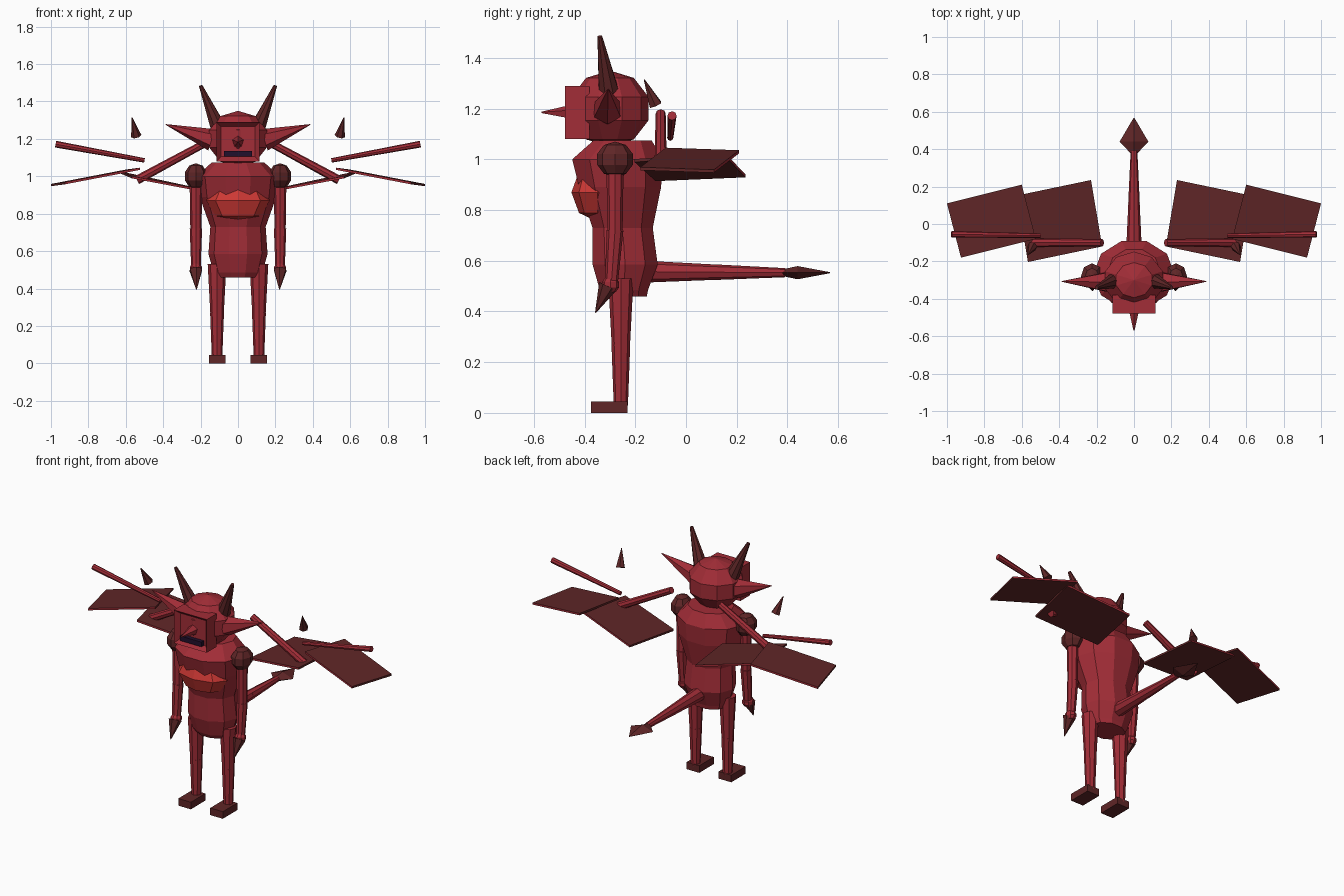
import bpy, bmesh, math
from mathutils import Vector, Matrix

cube = bpy.data.objects.get("Cube")
if cube:
    bpy.data.objects.remove(cube, do_unlink=True)


def material(name, rgb):
    m = bpy.data.materials.new(name)
    m.use_nodes = True
    m.diffuse_color = (*rgb, 1)
    m.node_tree.nodes["Principled BSDF"].inputs["Base Color"].default_value = (*rgb, 1)
    return m


RED = material("crimson skin", (0.36, 0.026, 0.038))
DARK = material("dark maroon", (0.115, 0.019, 0.02))
BRIGHT = material("bright red", (0.62, 0.04, 0.035))
MOUTH = material("mouth purple black", (0.015, 0.005, 0.025))


def finish(name, bm, *mats):
    bmesh.ops.recalc_face_normals(bm, faces=bm.faces)
    me = bpy.data.meshes.new(name)
    bm.to_mesh(me)
    bm.free()
    ob = bpy.data.objects.new(name, me)
    bpy.context.collection.objects.link(ob)
    for m in mats:
        me.materials.append(m)
    return ob


def ball(name, centre, size, mat, segments=8, rings=5):
    bm = bmesh.new()
    mtx = Matrix.Translation(centre) @ Matrix.Diagonal((*size, 1))
    bmesh.ops.create_uvsphere(bm, u_segments=segments, v_segments=rings, radius=1, matrix=mtx)
    return finish(name, bm, mat)


def taper(name, a, b, r1, r2, mat, sides=8):
    """Tapered cylinder from point a to point b."""
    a, b = Vector(a), Vector(b)
    d = b - a
    mtx = Matrix.Translation((a + b) / 2) @ d.to_track_quat("Z", "Y").to_matrix().to_4x4()
    bm = bmesh.new()
    bmesh.ops.create_cone(bm, cap_ends=True, segments=sides, radius1=r1, radius2=r2,
                          depth=d.length, matrix=mtx)
    bmesh.ops.remove_doubles(bm, verts=bm.verts, dist=0.0001)
    return finish(name, bm, mat)


def box_mesh(lo, hi):
    lo, hi = Vector(lo), Vector(hi)
    bm = bmesh.new()
    mtx = Matrix.Translation((lo + hi) / 2) @ Matrix.Diagonal((*(hi - lo), 1))
    bmesh.ops.create_cube(bm, size=1, matrix=mtx)
    return bm


def loft(name, rings, mat, sides):
    """Skin a stack of rings, each a list of points, and cap both ends."""
    bm = bmesh.new()
    loops = [[bm.verts.new(p) for p in ring] for ring in rings]
    for low, high in zip(loops, loops[1:]):
        for i in range(sides):
            j = (i + 1) % sides
            bm.faces.new((low[i], low[j], high[j], high[i]))
    bm.faces.new(loops[0])
    bm.faces.new(loops[-1])
    return finish(name, bm, mat)


def oval(centre, u, v, sides):
    angles = [math.tau * i / sides for i in range(sides)]
    return [Vector(centre) + Vector(u) * math.cos(t) + Vector(v) * math.sin(t) for t in angles]


def membrane(name, corners, side):
    """Thin wing plate with red front and back rims."""
    half = Vector((0, 0, 0.006))
    pts = [Vector((x * side, y, z)) for x, y, z in corners]
    bm = bmesh.new()
    low = [bm.verts.new(p - half) for p in pts]
    high = [bm.verts.new(p + half) for p in pts]
    bm.faces.new(low)
    bm.faces.new(high)
    for i in range(4):
        j = (i + 1) % 4
        bm.faces.new((low[i], low[j], high[j], high[i]))
    bm.normal_update()
    for f in bm.faces:
        f.material_index = 1 if abs(f.normal.y) > 0.7 else 0
    return finish(name, bm, DARK, RED)


# Torso: height, half width, centre y, half depth
torso = [(0.46, 0.115, -0.24, 0.09), (0.485, 0.13, -0.245, 0.10), (0.585, 0.158, -0.24, 0.135),
         (0.73, 0.148, -0.25, 0.125), (0.89, 0.205, -0.26, 0.17), (1.0, 0.218, -0.27, 0.188),
         (1.075, 0.14, -0.25, 0.12)]
loft("torso", [oval((0, y, z), (rx, 0, 0), (0, ry, 0), 10) for z, rx, y, ry in torso], RED, 10)
ball("chest_plate", (0, -0.35, 0.87), (0.17, 0.102, 0.115), BRIGHT, 8, 4)

# Head with recessed muzzle
ball("head", (0, -0.3, 1.2), (0.17, 0.16, 0.15), RED, 10, 5)
bm = box_mesh((-0.115, -0.478, 1.08), (0.115, -0.38, 1.29))
front = [f for f in bm.faces if f.normal.y < -0.9]
bmesh.ops.inset_region(bm, faces=front, thickness=0.035, depth=-0.03)
finish("muzzle", bm, RED)
finish("mouth", box_mesh((-0.075, -0.474, 1.105), (0.075, -0.44, 1.135)), MOUTH)
taper("nose", (0, -0.445, 1.185), (0, -0.57, 1.185), 0.032, 0.003, RED, 5)

# Tail with flat spade tip
taper("tail_base", (0, -0.16, 0.557), (0, 0.12, 0.555), 0.043, 0.03, RED)
taper("tail_end", (0, 0.11, 0.555), (0, 0.39, 0.553), 0.031, 0.018, RED)
spade = [(0.375, 0.015, 0.012), (0.44, 0.077, 0.026), (0.568, 0.002, 0.002)]
loft("tail_spade", [oval((0, y, 0.553), (w, 0, 0), (0, 0, h), 4) for y, w, h in spade], DARK, 4)

# Paired parts
for s, side in ((1, "left"), (-1, "right")):
    taper(side + "_horn", (0.11 * s, -0.305, 1.27), (0.2 * s, -0.34, 1.485), 0.042, 0.01, DARK)
    taper(side + "_ear", (0.14 * s, -0.31, 1.195), (0.386 * s, -0.307, 1.277), 0.06, 0.002, RED, 6)

    ball(side + "_shoulder", (0.225 * s, -0.28, 1.0), (0.062, 0.074, 0.07), DARK)
    taper(side + "_upper_arm", (0.225 * s, -0.28, 0.98), (0.225 * s, -0.28, 0.72), 0.034, 0.03, RED)
    taper(side + "_forearm", (0.225 * s, -0.28, 0.72), (0.225 * s, -0.295, 0.5), 0.033, 0.025, RED)
    ball(side + "_hand", (0.225 * s, -0.298, 0.505), (0.034, 0.036, 0.034), RED)
    taper(side + "_hand_claw", (0.225 * s, -0.308, 0.5), (0.222 * s, -0.357, 0.395), 0.038, 0.002, DARK, 6)

    taper(side + "_thigh", (0.112 * s, -0.257, 0.53), (0.112 * s, -0.257, 0.265), 0.05, 0.036, RED)
    taper(side + "_shin", (0.112 * s, -0.257, 0.27), (0.112 * s, -0.257, 0.03), 0.037, 0.028, RED)
    x = 0.112 * s
    finish(side + "_foot", box_mesh((x - 0.044, -0.375, 0), (x + 0.044, -0.23, 0.045)), DARK)

    # Wing bones, claw and plates
    taper(side + "_inner_wing_bone", (0.17 * s, -0.1, 1.18), (0.54 * s, -0.1, 0.98), 0.02, 0.024, RED)
    taper(side + "_outer_wing_bone", (0.5 * s, -0.062, 1.085), (0.975 * s, -0.055, 1.172), 0.012, 0.018, RED)
    taper(side + "_wing_claw", (0.544 * s, -0.12, 1.215), (0.567 * s, -0.165, 1.315), 0.028, 0.002, DARK, 6)
    membrane(side + "_inner_wing_plate", [(0.23, 0.235, 0.935), (0.17, -0.12, 0.92),
                                          (0.567, -0.203, 0.995), (0.627, 0.152, 1.02)], s)
    membrane(side + "_outer_wing_plate", [(1, 0.11, 0.953), (0.6, 0.21, 1.03),
                                          (0.525, -0.08, 1.04), (0.925, -0.18, 0.963)], s)
